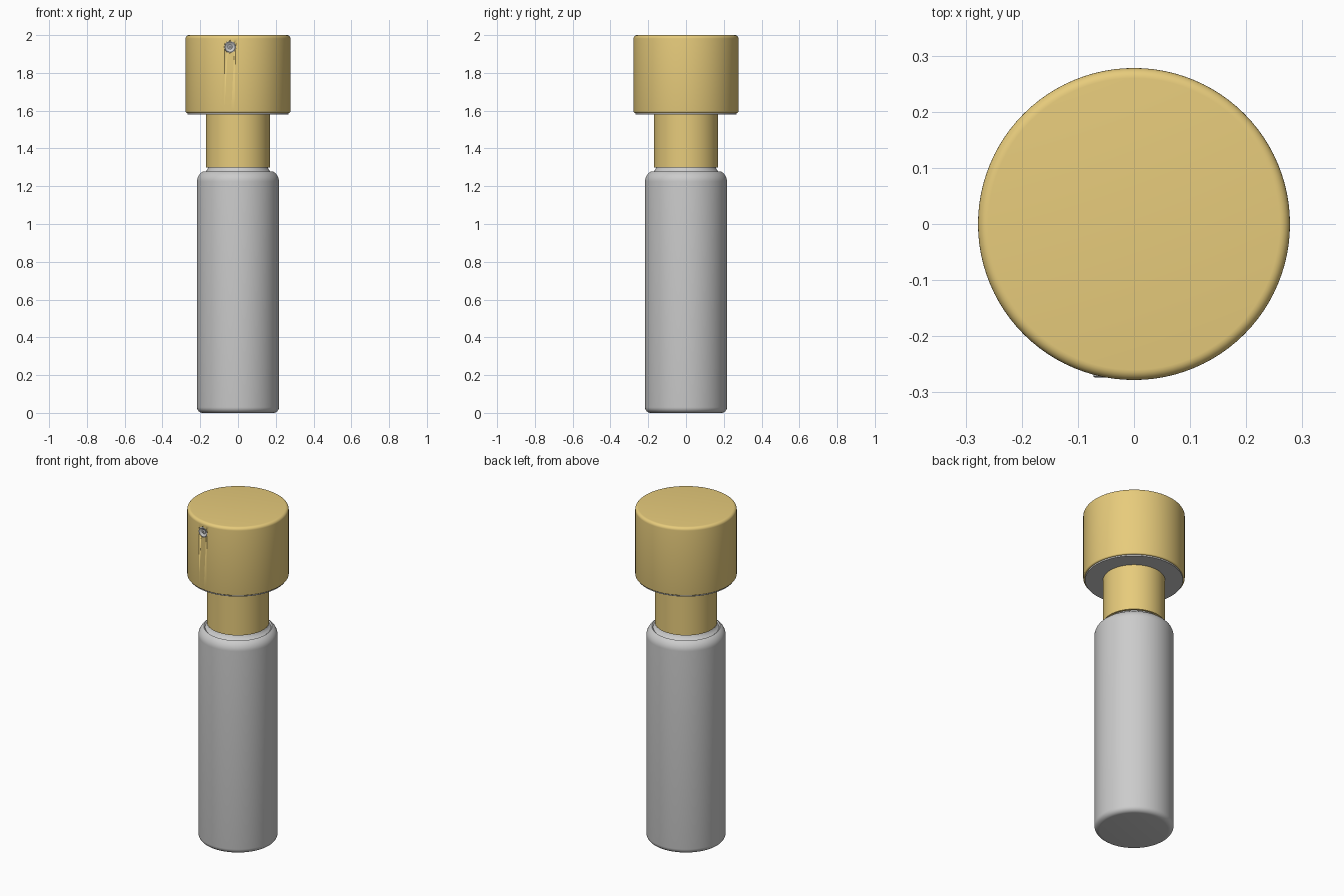
import bpy, bmesh, math
from mathutils import Matrix

if "Cube" in bpy.data.objects:
    bpy.data.objects.remove(bpy.data.objects["Cube"])

gold = bpy.data.materials.new("gold")
gold.diffuse_color = (0.80, 0.60, 0.20, 1)
gold.use_nodes = True
gold.node_tree.nodes["Principled BSDF"].inputs["Base Color"].default_value = gold.diffuse_color


def finish(name, bm, mat=None):
    bmesh.ops.recalc_face_normals(bm, faces=bm.faces)
    me = bpy.data.meshes.new(name)
    bm.to_mesh(me)
    bm.free()
    ob = bpy.data.objects.new(name, me)
    bpy.context.collection.objects.link(ob)
    if mat:
        me.materials.append(mat)
    bpy.ops.object.select_all(action='DESELECT')
    ob.select_set(True)
    bpy.context.view_layer.objects.active = ob
    bpy.ops.object.shade_smooth_by_angle(angle=math.radians(35))
    return ob


def lathe(name, profile, mat=None, segs=96, matrix=None):
    """Revolve (radius, height) points around z, closing both ends with caps."""
    bm = bmesh.new()
    rings = []
    for r, z in profile:
        rings.append([bm.verts.new((r * math.cos(2 * math.pi * i / segs),
                                    r * math.sin(2 * math.pi * i / segs), z))
                      for i in range(segs)])
    for a, b in zip(rings, rings[1:]):
        for i in range(segs):
            j = (i + 1) % segs
            bm.faces.new((a[i], a[j], b[j], b[i]))
    bm.faces.new(rings[0])
    bm.faces.new(rings[-1])
    if matrix:
        bm.transform(matrix)
    return finish(name, bm, mat)


def arc(cr, cz, rad, a0, a1, n=6):
    return [(cr + rad * math.cos(math.radians(a0 + (a1 - a0) * k / n)),
             cz + rad * math.sin(math.radians(a0 + (a1 - a0) * k / n))) for k in range(n + 1)]


# Bottle: rounded base, straight wall, rounded shoulder flaring into the neck
lathe("bottle",
      arc(0.187, 0.03, 0.03, -90, 0) + arc(0.157, 1.225, 0.06, 0, 60, 8)
      + arc(0.205, 1.315, 0.05, 240, 180) + [(0.155, 1.34)])

# Collar between bottle and spray head
lathe("collar", [(0.17, 1.30), (0.17, 1.60)], gold)

# Spray head with softened rims
head = lathe("spray_head",
             [(0.268, 1.588)] + arc(0.27, 1.596, 0.008, -90, 0, 4)
             + arc(0.26, 1.982, 0.018, 0, 90), gold)

# Grey plate closing the underside of the head
lathe("head_underside", [(0.268, 1.58), (0.268, 1.592)])

# Nozzle recess cut in the front of the head
front = Matrix.Translation((-0.042, 0, 1.937)) @ Matrix.Rotation(math.pi / 2, 4, 'X')
cutter = lathe("nozzle_cutter", [(0.031, 0.255), (0.031, 0.31)], gold, 32, front)
cutter.hide_render = True
cutter.hide_set(True)
cut = head.modifiers.new("nozzle_hole", 'BOOLEAN')
cut.operation = 'DIFFERENCE'
cut.object = cutter
cut.solver = 'EXACT'

# Grey nozzle insert: outer ring, dished face and small orifice
lathe("nozzle", [(0.0305, 0.25), (0.0305, 0.272), (0.026, 0.274), (0.012, 0.266),
                 (0.008, 0.268), (0.004, 0.268), (0.004, 0.26)], None, 32, front)
